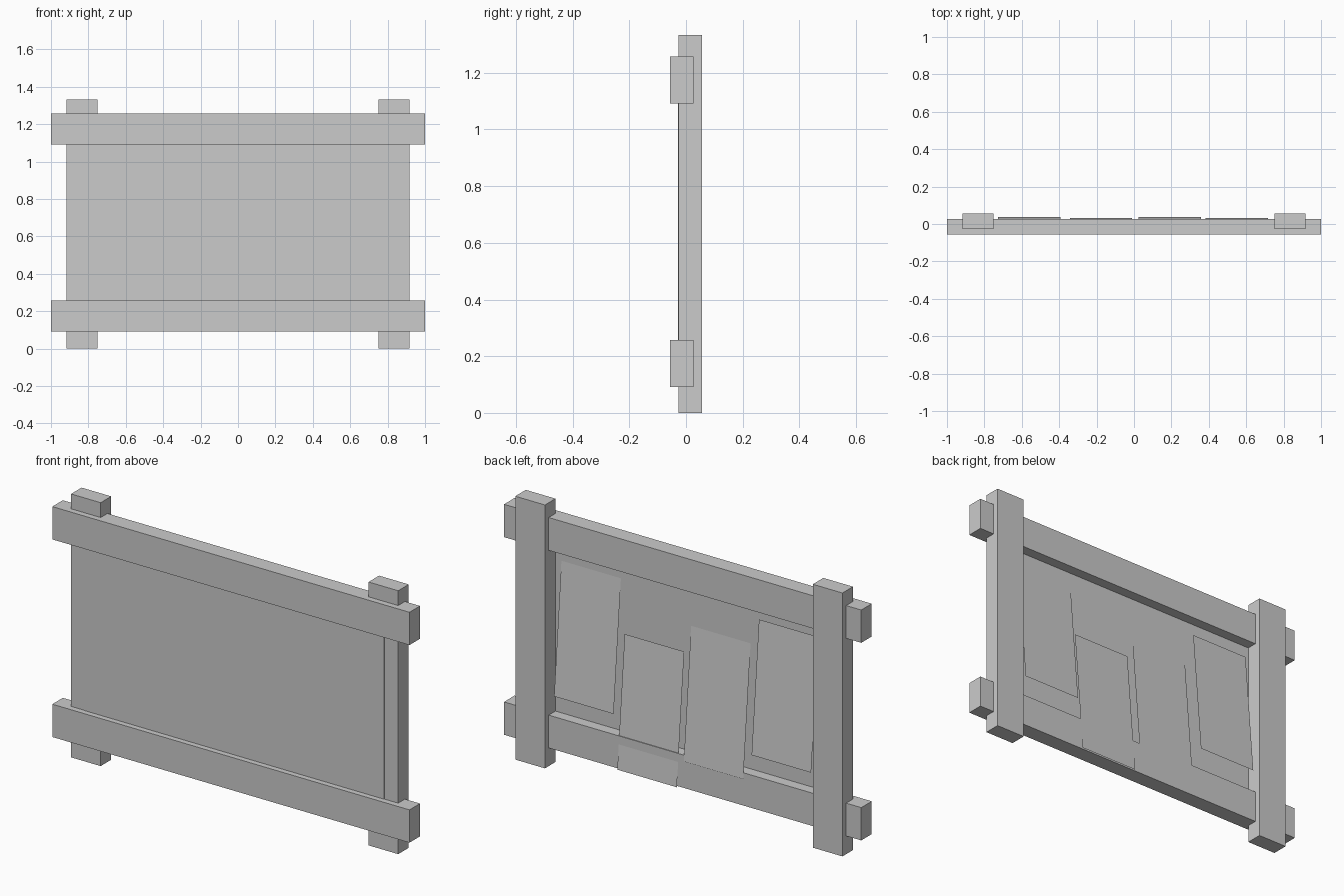
import bpy

if "Cube" in bpy.data.objects:
    bpy.data.objects.remove(bpy.data.objects["Cube"])


def make_mesh(name, verts, faces):
    mesh = bpy.data.meshes.new(name)
    mesh.from_pydata(verts, [], faces)
    mesh.update()
    obj = bpy.data.objects.new(name, mesh)
    bpy.context.collection.objects.link(obj)
    return obj


def box(name, x0, x1, y0, y1, z0, z1):
    bpy.ops.mesh.primitive_cube_add(
        size=1, location=((x0 + x1) / 2, (y0 + y1) / 2, (z0 + z1) / 2))
    obj = bpy.context.object
    obj.name = name
    obj.scale = (x1 - x0, y1 - y0, z1 - z0)
    bpy.ops.object.transform_apply(location=False, rotation=False, scale=True)
    return obj


def sheet(name, x0, x1, top, bottom):
    # Rectangle facing +y between a top and a bottom edge, each given as (y, z)
    (yt, zt), (yb, zb) = top, bottom
    return make_mesh(name, [(x1, yb, zb), (x0, yb, zb), (x0, yt, zt), (x1, yt, zt)],
                     [(0, 1, 2, 3)])


# Upright posts
for side, x in (("left", -0.833), ("right", 0.833)):
    box(f"post_{side}", x - 0.083, x + 0.083, -0.027, 0.057, 0, 1.333)

# Horizontal rails across the front
for level, z in (("lower", 0.175), ("upper", 1.175)):
    box(f"rail_{level}", -1, 1, -0.057, 0.027, z - 0.083, z + 0.083)

# Thin board between the centres of posts and rails
box("board", -0.838, 0.838, -0.029, -0.027, 0.175, 1.175)

# Paper sheets on the back, hanging with their lower edge away from the board:
# (left x, top z, top y, bottom y)
papers = [(0.383, 1.028, -0.0265, 0.032), (0.025, 0.755, -0.021, 0.038),
          (-0.343, 0.893, -0.0265, 0.032), (-0.727, 1.03, -0.021, 0.038)]
for i, (x, z, y_top, y_bottom) in enumerate(papers, 1):
    sheet(f"paper_{i}", x, x + 0.333, (y_top, z), (y_bottom, z - 0.664))
